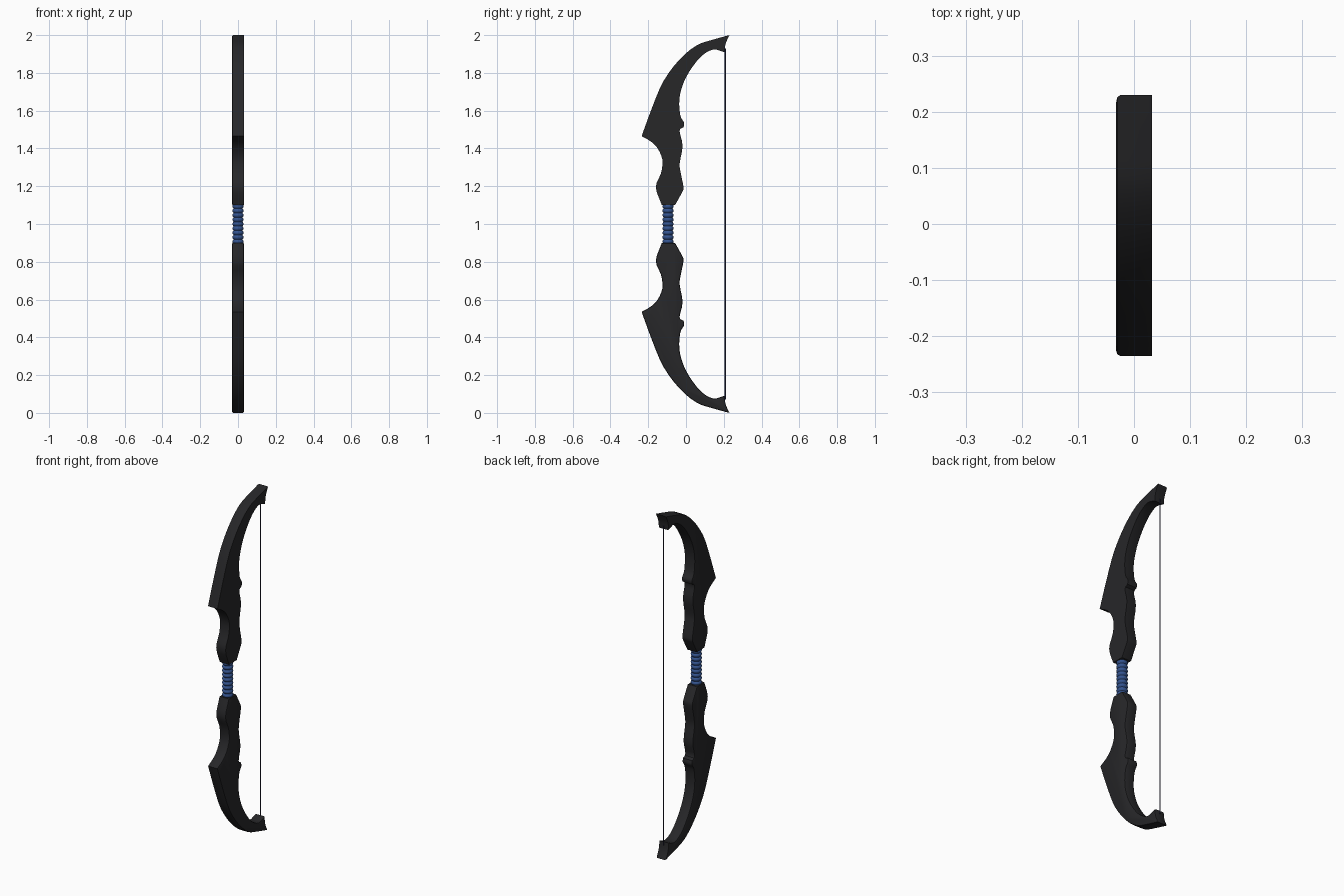
import bpy, bmesh, math
from mathutils import Vector

if "Cube" in bpy.data.objects:
    bpy.data.objects.remove(bpy.data.objects["Cube"])

HALF = 0.032    # half thickness in x
GRIP_Y = -0.095


def material(name, col):
    m = bpy.data.materials.new(name)
    m.diffuse_color = (*col, 1)
    m.use_nodes = True
    m.node_tree.nodes["Principled BSDF"].inputs["Base Color"].default_value = m.diffuse_color
    return m


black = material("black_limb", (0.02, 0.02, 0.022))
blue = material("blue_wrap", (0.035, 0.09, 0.28))
navy = material("string_navy", (0.03, 0.03, 0.08))

# Upper limb outline (y, z) as smooth runs between sharp corners
RUNS = [
    [(0.23, 2.0), (0.21, 1.955), (0.203, 1.91)],                      # nock end
    [(0.203, 1.91), (0.145, 1.924), (0.087, 1.893), (0.035, 1.833),
     (-0.01, 1.755), (-0.035, 1.665), (-0.03, 1.575), (-0.01, 1.537),
     (-0.013, 1.513)],                                                # belly curve
    [(-0.013, 1.513), (-0.034, 1.493), (-0.018, 1.415), (-0.033, 1.325),
     (-0.03, 1.28), (-0.013, 1.195), (-0.019, 1.17)],                 # finger waves
    [(-0.019, 1.17), (-0.058, 1.10)],
    [(-0.058, 1.10), (-0.128, 1.10)],
    [(-0.128, 1.10), (-0.16, 1.195), (-0.132, 1.27), (-0.125, 1.34),
     (-0.15, 1.40), (-0.185, 1.436), (-0.235, 1.465)],                # front scoop
    [(-0.235, 1.465), (-0.18, 1.615), (-0.12, 1.755), (-0.035, 1.87),
     (0.055, 1.945), (0.14, 1.975), (0.23, 2.0)],                     # back sweep
]


def spline(pts, n=3):
    p = [Vector(q) for q in pts]
    if len(p) == 2:
        return p[:1]
    p = [2 * p[0] - p[1]] + p + [2 * p[-1] - p[-2]]
    out = []
    for a, b, c, d in zip(p, p[1:], p[2:], p[3:]):
        for i in range(n):
            t = i / n
            out.append(0.5 * (2 * b + (c - a) * t + (2 * a - 5 * b + 4 * c - d) * t * t
                              + (3 * b - a - 3 * c + d) * t ** 3))
    return out


def finish(bm, name, mat, angle=35):
    bmesh.ops.recalc_face_normals(bm, faces=bm.faces)
    me = bpy.data.meshes.new(name)
    bm.to_mesh(me)
    bm.free()
    ob = bpy.data.objects.new(name, me)
    bpy.context.collection.objects.link(ob)
    me.materials.append(mat)
    bpy.ops.object.select_all(action='DESELECT')
    ob.select_set(True)
    bpy.context.view_layer.objects.active = ob
    bpy.ops.object.shade_smooth_by_angle(angle=math.radians(angle))
    return ob


def limb(name, flip, bevel_sides):
    outline = [q for run in RUNS for q in spline(run)]
    bm = bmesh.new()
    rims = [[bm.verts.new((s * HALF, q.x, 2 - q.y if flip else q.y)) for q in outline]
            for s in (-1, 1)]
    for rim in rims:
        bm.faces.new(rim)
    n = len(outline)
    for i in range(n):
        j = (i + 1) % n
        bm.faces.new((rims[0][i], rims[0][j], rims[1][j], rims[1][i]))
    bmesh.ops.recalc_face_normals(bm, faces=bm.faces)
    edges = [e for e in bm.edges
             if any(all(v.co.x * s > HALF * 0.9 for v in e.verts) for s in bevel_sides)]
    bmesh.ops.bevel(bm, geom=edges, offset=0.009, segments=2, profile=0.5,
                    affect='EDGES', clamp_overlap=True)
    return finish(bm, name, black)


limb("upper_limb", False, (-1,))
limb("lower_limb", True, (-1, 1))


def lathe(name, profile, y, sides, mat):
    # profile: (radius, z) revolved about a vertical axis at x=0, y
    bm = bmesh.new()
    rings = [[bm.verts.new((r * math.cos(2 * math.pi * k / sides),
                            y + r * math.sin(2 * math.pi * k / sides), z))
              for k in range(sides)] for r, z in profile]
    for a, b in zip(rings, rings[1:]):
        for k in range(sides):
            j = (k + 1) % sides
            bm.faces.new((a[k], a[j], b[j], b[k]))
    bm.faces.new(rings[0])
    bm.faces.new(rings[-1])
    return finish(bm, name, mat, 50)


# Ridged grip wrap
coils, steps = 9, 6
wrap = [(0.0235 + 0.0065 * abs(math.sin(math.pi * i / steps)), 0.895 + 0.21 * i / (coils * steps))
        for i in range(coils * steps + 1)]
lathe("grip_wrap", wrap, GRIP_Y, 20, blue)

# Bow string
lathe("bow_string", [(0.0032, 0.07), (0.0032, 1.0), (0.0032, 1.93)], 0.208, 8, navy)
